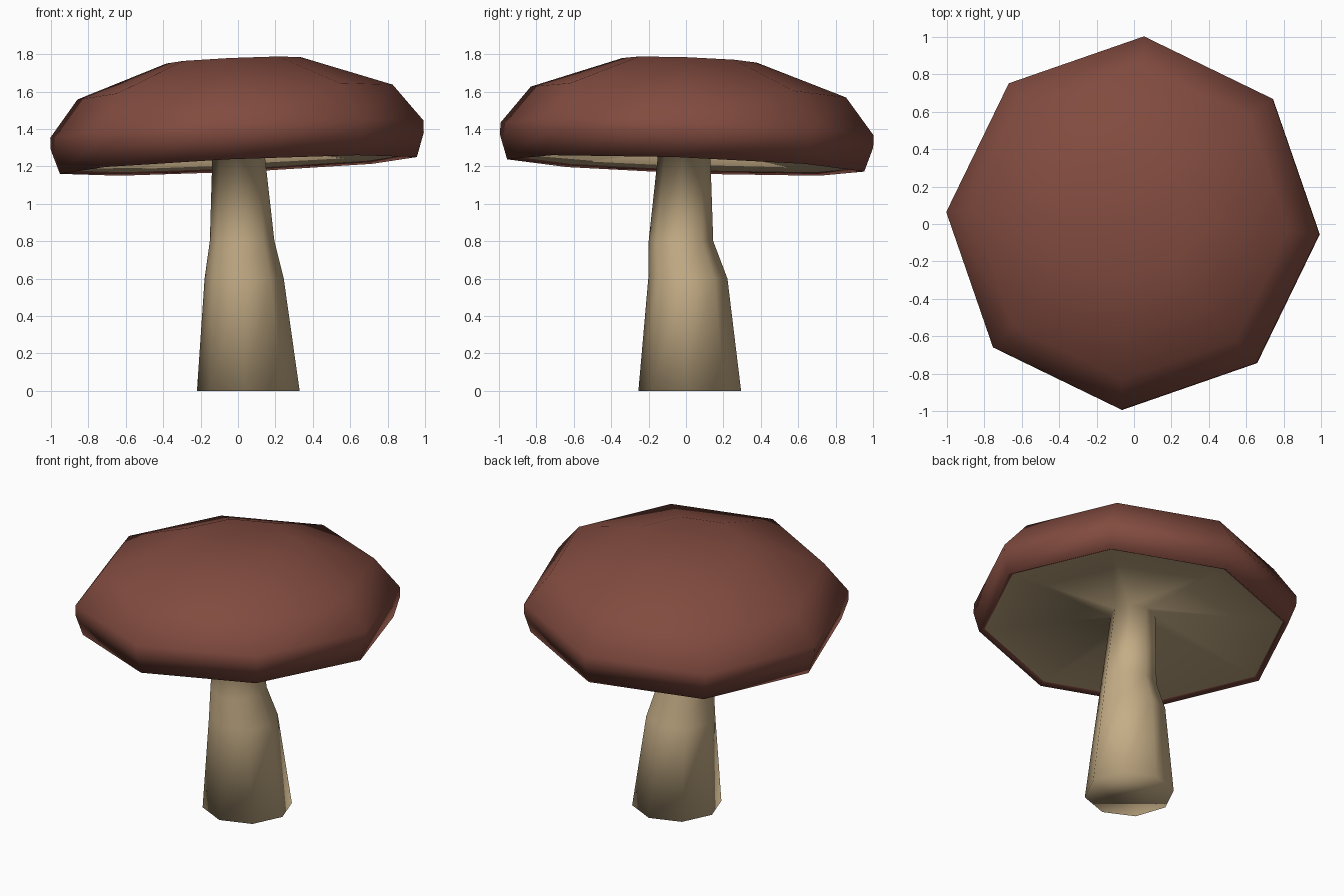
import bpy, bmesh
from math import cos, sin, pi, radians
from mathutils import Vector

if "Cube" in bpy.data.objects:
    bpy.data.objects.remove(bpy.data.objects["Cube"])

SIDES = 8
PHASE = radians(-3.4)
NORMAL = Vector((-0.045, 0.037, 1)).normalized()   # lean of the cap
TILT = Vector((0, 0, 1)).rotation_difference(NORMAL)
PIVOT = Vector((0, 0, 1.25))


def ring(radius, z, cx=0.0, cy=0.0, tilted=False):
    pts = []
    for i in range(SIDES):
        a = PHASE + 2 * pi * i / SIDES
        p = Vector((cx + radius * cos(a), cy + radius * sin(a), z))
        pts.append(PIVOT + TILT @ (p - PIVOT) if tilted else p)
    return pts


def loft(name, rings, color, cap_start=False, cap_end=False):
    bm = bmesh.new()
    loops = [[bm.verts.new(p) for p in r] for r in rings]
    for a, b in zip(loops, loops[1:]):
        for i in range(SIDES):
            j = (i + 1) % SIDES
            bm.faces.new((a[i], a[j], b[j], b[i])).smooth = True
    if cap_start:
        bm.faces.new(loops[0][::-1]).smooth = True
    if cap_end:
        bm.faces.new(loops[-1]).smooth = True
    mesh = bpy.data.meshes.new(name)
    bm.to_mesh(mesh)
    bm.free()
    obj = bpy.data.objects.new(name, mesh)
    bpy.context.collection.objects.link(obj)
    mat = bpy.data.materials.new(name + "_color")
    mat.diffuse_color = color
    mat.use_nodes = True
    mat.node_tree.nodes["Principled BSDF"].inputs["Base Color"].default_value = mat.diffuse_color
    mesh.materials.append(mat)
    return obj


# Cap: inner lip, rim, widest band, shoulder, flat crown
cap_profile = [(0.925, 1.222), (0.957, 1.205), (1.0, 1.335),
               (1.0, 1.40), (0.845, 1.598), (0.36, 1.768)]
loft("mushroom_cap", [ring(r, z, tilted=True) for r, z in cap_profile],
     (0.22, 0.07, 0.05, 1), cap_end=True)

# Bent stem flowing into the shallow underside of the cap
stem_rings = [ring(0.275, 0, 0.055, 0.02),
              ring(0.212, 0.6, 0.033, 0.01),
              ring(0.173, 0.8, 0.022, -0.027),
              ring(0.138, 1.29, 0.003, -0.01, tilted=True),
              ring(0.925, 1.222, tilted=True)]
loft("stem_and_gills", stem_rings, (0.56, 0.42, 0.24, 1), cap_start=True)
